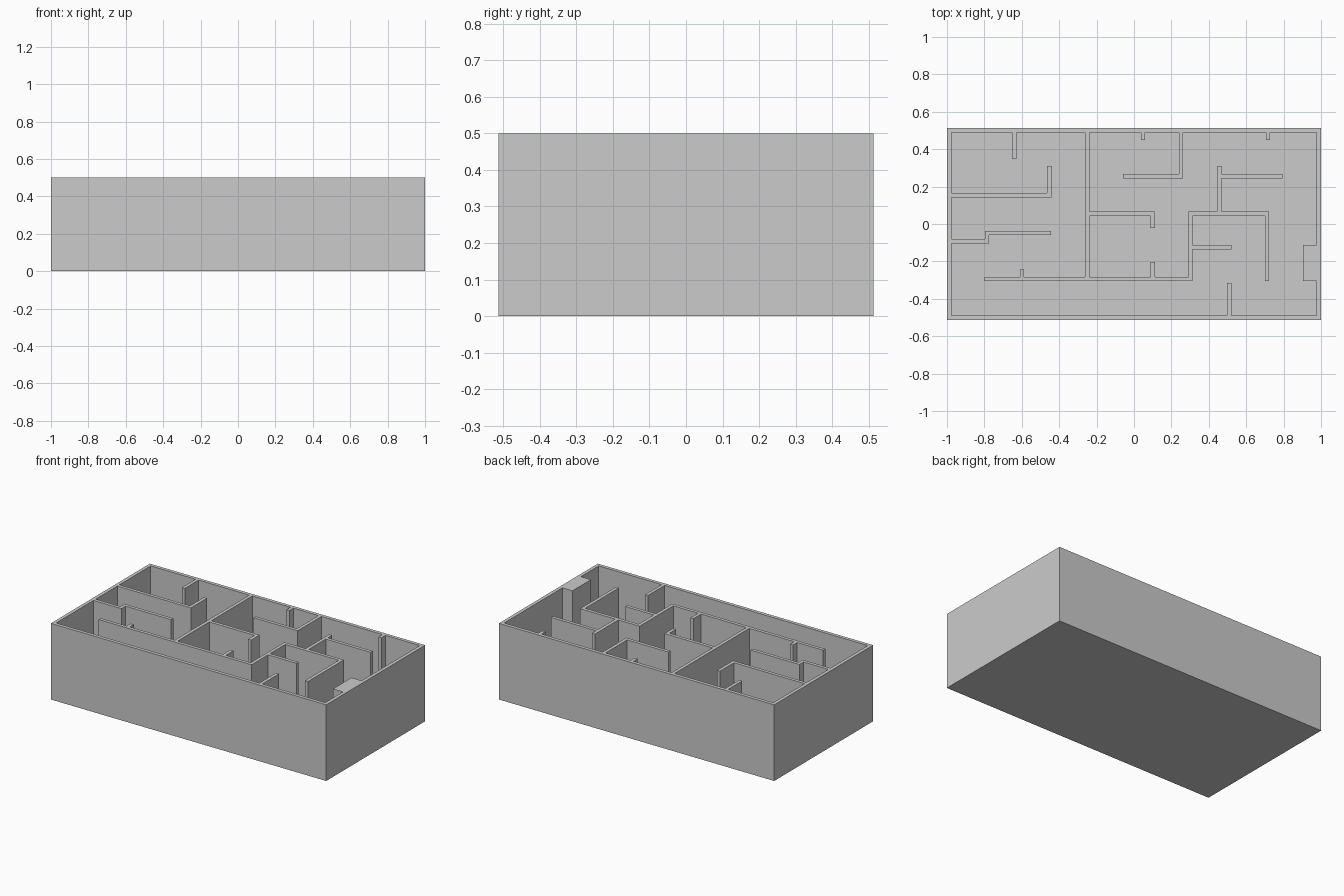
import bpy, bmesh
from mathutils import Vector

if "Cube" in bpy.data.objects:
    bpy.data.objects.remove(bpy.data.objects["Cube"])

HEIGHT, FLOOR, T = 0.5, 0.01, 0.022   # total height, slab thickness, wall thickness
L, R, B, F = -0.977, 0.977, 0.49, -0.49   # inner faces of the outer walls


def wall(name, points, closed=False, z0=FLOOR, t=T):
    """Wall of constant thickness along a right-angled centre line, mitred at corners."""
    pts = [Vector(p) for p in points]
    n = len(pts)
    bm = bmesh.new()
    pairs = []
    for i, p in enumerate(pts):
        normals = []
        for a, b in ((i - 1, i), (i, i + 1)):
            if closed or (a >= 0 and b < n):
                d = (pts[b % n] - pts[a % n]).normalized()
                normals.append(Vector((-d.y, d.x)))
        off = sum(normals, Vector((0, 0))) * (t / 2)
        if len(normals) == 2 and normals[0].dot(normals[1]) > 0.9:
            off /= 2
        pairs.append([bm.verts.new((*(p + s * off), z0)) for s in (1, -1)])
    for i in range(n if closed else n - 1):
        (a, b), (c, d) = pairs[i], pairs[(i + 1) % n]
        bm.faces.new((a, b, d, c))
    new = bmesh.ops.extrude_face_region(bm, geom=bm.faces[:], use_keep_orig=True)
    top = [g for g in new["geom"] if isinstance(g, bmesh.types.BMVert)]
    bmesh.ops.translate(bm, verts=top, vec=(0, 0, HEIGHT - z0))
    bmesh.ops.recalc_face_normals(bm, faces=bm.faces[:])
    return finish(name, bm)


def block(name, x0, x1, y0, y1, z0, z1):
    bm = bmesh.new()
    bmesh.ops.create_cube(bm, size=1)
    for v in bm.verts:
        v.co = ((x0 + x1) / 2 + v.co.x * (x1 - x0),
                (y0 + y1) / 2 + v.co.y * (y1 - y0),
                (z0 + z1) / 2 + v.co.z * (z1 - z0))
    return finish(name, bm)


def finish(name, bm):
    me = bpy.data.meshes.new(name)
    bm.to_mesh(me)
    bm.free()
    ob = bpy.data.objects.new(name, me)
    bpy.context.collection.objects.link(ob)
    return ob


# Shell
ox, oy, ot = 0.9885, 0.5015, 0.023
wall("outer_walls", [(-ox, -oy), (ox, -oy), (ox, oy), (-ox, oy)], True, 0, ot)
block("floor", L, R, F, B, 0, FLOOR)
block("corner_column", 0.904, R, -0.306, -0.113, FLOOR, HEIGHT)

# Rooms on the left
wall("upper_left_wall", [(L, 0.154), (-0.453, 0.154), (-0.453, 0.31)])
wall("lower_left_wall", [(L, -0.092), (-0.786, -0.092), (-0.786, -0.049), (-0.443, -0.049)])

# Corridor wall, turning up and around the right-hand room
wall("corridor_wall", [(-0.798, -0.295), (0.302, -0.295), (0.302, 0.055),
                       (0.712, 0.055), (0.712, -0.306)])
wall("right_room_partition", [(0.313, -0.124), (0.52, -0.124)])

# Middle rooms
wall("central_wall", [(-0.25, -0.284), (-0.25, B)])
wall("central_room_wall", [(-0.239, 0.055), (0.1, 0.055), (0.1, -0.022)])
wall("back_room_wall", [(0.252, B), (0.252, 0.255), (-0.058, 0.255)])

# Back right partition
wall("back_right_wall", [(0.456, 0.066), (0.456, 0.31)])
wall("back_right_branch", [(0.467, 0.255), (0.793, 0.255)])

# Short door stubs: x, start y, end y
stubs = [(-0.64, B, 0.347), (0.049, B, 0.448), (0.717, B, 0.448),
         (0.509, F, -0.316), (-0.598, -0.284, -0.242), (0.1, -0.284, -0.204)]
for i, (x, ya, yb) in enumerate(stubs):
    wall(f"door_stub_{i + 1}", [(x, ya), (x, yb)])
